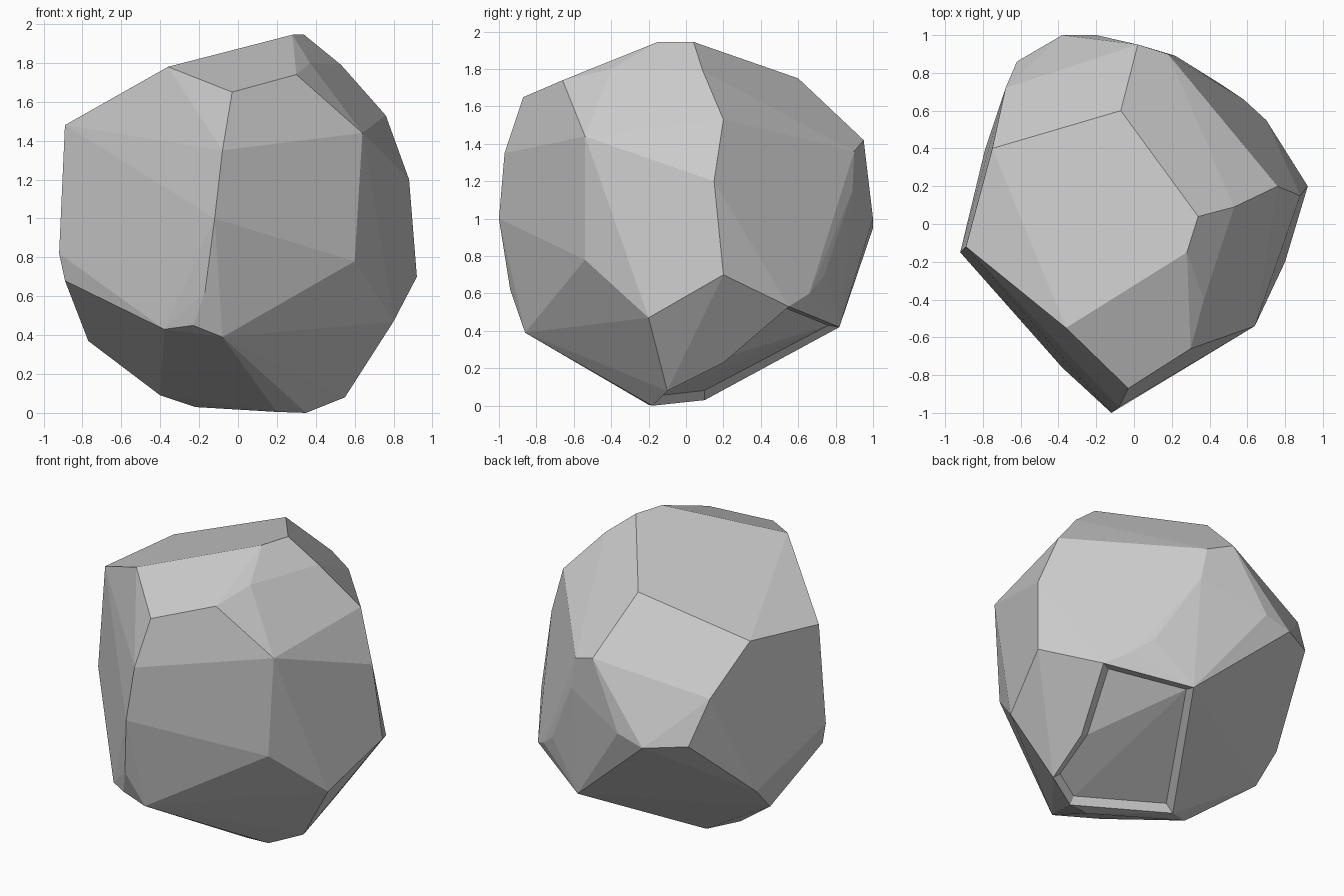
import bpy, bmesh
from math import radians
from mathutils import Vector

if "Cube" in bpy.data.objects:
    bpy.data.objects.remove(bpy.data.objects["Cube"])

# Corner points of the boulder's flat chipped facets, grouped by region
crown = [(.28, -.15, 1.945), (.34, .04, 1.945), (.37, -.4, 1.8), (.3, -.66, 1.74),
         (-.03, -.87, 1.65), (-.36, -.55, 1.78), (-.89, -.12, 1.48), (-.75, .4, 1.53),
         (-.07, .6, 1.75), (.53, .09, 1.79)]
front = [(-.08, -.97, 1.35), (-.12, -1, 1), (-.17, -.94, .62), (-.23, -.87, .45),
         (-.08, -.86, .39), (-.38, -.76, .43)]
left = [(-.92, -.15, .82), (-.89, -.16, .68), (-.68, .72, 1.25), (-.77, .22, .37),
        (-.79, .39, .54)]
right = [(.64, -.54, 1.44), (.6, -.54, .78), (.8, -.2, .47), (.76, .2, 1.53),
         (.88, .15, 1.2), (.92, .2, .7), (.7, .55, .53)]
back = [(.02, .95, 1.42), (.18, .9, 1.36), (.4, .55, 1.5), (.33, .82, .9), (.22, .89, 1.15),
        (.46, .74, .7), (.58, .66, .6), (-.38, 1, .95), (-.2, 1, 1),
        (-.62, .86, .97), (.22, .82, .42)]
base = [(-.4, 0, .09), (-.22, .1, .03), (.2, -.2, .005), (.35, -.18, 0),
        (.55, -.1, .08), (.58, .2, .23)]

# Boulder: convex skin over the corners
bm = bmesh.new()
for region in (crown, front, left, right, back, base):
    for co in region:
        bm.verts.new(co)
bmesh.ops.convex_hull(bm, input=bm.verts[:])
bmesh.ops.delete(bm, geom=[v for v in bm.verts if not v.link_faces], context='VERTS')
bmesh.ops.recalc_face_normals(bm, faces=bm.faces[:])

# Shallow chipped hollow on the underside, towards the back right
under = Vector((.31, .30, -.9)).normalized()
chip = [f for f in bm.faces if f.normal.dot(under) > .94]
bmesh.ops.inset_region(bm, faces=chip, thickness=.04, depth=-.04, use_even_offset=True)

# Merge near-flat triangles into facets
bmesh.ops.dissolve_limit(bm, angle_limit=radians(4), verts=bm.verts[:], edges=bm.edges[:])
bmesh.ops.recalc_face_normals(bm, faces=bm.faces[:])

mesh = bpy.data.meshes.new("boulder")
bm.to_mesh(mesh)
bm.free()
boulder = bpy.data.objects.new("boulder", mesh)
bpy.context.collection.objects.link(boulder)
